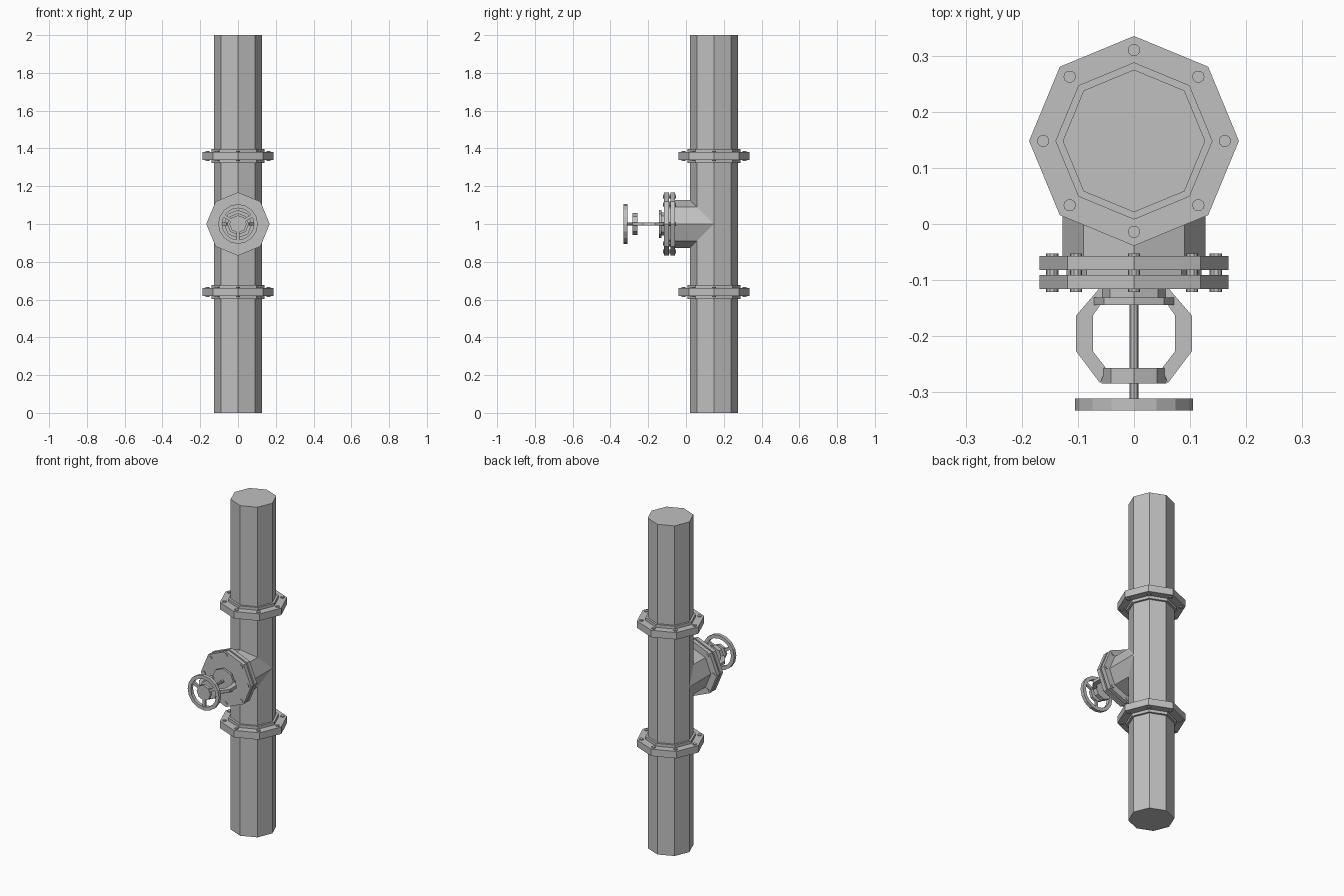
import bpy, bmesh
from math import sin, cos, pi
from mathutils import Vector

if "Cube" in bpy.data.objects:
    bpy.data.objects.remove(bpy.data.objects["Cube"])

grey = bpy.data.materials.new("pipe grey")
grey.diffuse_color = (0.53, 0.53, 0.53, 1)
grey.use_nodes = True
grey.node_tree.nodes["Principled BSDF"].inputs["Base Color"].default_value = grey.diffuse_color
CY = 0.148          # pipe axis y
R = 0.127           # pipe radius


def make(name, bm):
    bmesh.ops.recalc_face_normals(bm, faces=bm.faces)
    me = bpy.data.meshes.new(name)
    bm.to_mesh(me)
    bm.free()
    me.materials.append(grey)
    ob = bpy.data.objects.new(name, me)
    bpy.context.collection.objects.link(ob)
    return ob


def loft(bm, loops, closed=False):
    """Skin a list of point loops; cap the ends or join last to first."""
    rows = [[bm.verts.new(p) for p in lp] for lp in loops]
    n = len(rows[0])
    pairs = list(zip(rows, rows[1:])) + ([(rows[-1], rows[0])] if closed else [])
    for a, b in pairs:
        for i in range(n):
            j = (i + 1) % n
            bm.faces.new((a[i], a[j], b[j], b[i]))
    if not closed:
        bm.faces.new(rows[0])
        bm.faces.new(rows[-1])


def ring(r, t, axis, c=(0, 0), n=8):
    """Loop of n points at height t on the z axis, or depth t on the y axis."""
    pts = [(c[0] + r * cos(2 * pi * i / n), c[1] + r * sin(2 * pi * i / n)) for i in range(n)]
    return [Vector((u, v, t) if axis == 'z' else (u, t, v)) for u, v in pts]


def disc(name, r, a, b, axis, c, n=8):
    bm = bmesh.new()
    loft(bm, [ring(r, a, axis, c, n), ring(r, b, axis, c, n)])
    return make(name, bm)


def bolts(name, circle, a, b, axis, c):
    bm = bmesh.new()
    for i in range(8):
        p = (c[0] + circle * cos(i * pi / 4), c[1] + circle * sin(i * pi / 4))
        loft(bm, [ring(0.011, a, axis, p, 10), ring(0.011, b, axis, p, 10)])
    return make(name, bm)


# main vertical pipe with two bolted joints
P = (0, CY)
disc("main_pipe", R, 0, 2, 'z', P)
for label, z in (("lower", 0.64), ("upper", 1.36)):
    disc(label + "_collar", 0.14, z - 0.038, z + 0.038, 'z', P)
    disc(label + "_flange", 0.187, z - 0.021, z + 0.021, 'z', P)
    bolts(label + "_flange_bolts", 0.162, z - 0.027, z + 0.027, 'z', P)

# branch pipe, mitred exactly onto the main pipe
B = (0, 1.0)
bm = bmesh.new()
back = ring(R, 0, 'y', B)
for p in back:
    p.y = CY - abs(p.z - 1.0)
loft(bm, [ring(R, -0.06, 'y', B), back])
make("branch_pipe", bm)

# branch flange, gasket, cover plate and bolts
disc("branch_flange", 0.168, -0.057, -0.082, 'y', B)
disc("branch_gasket", 0.12, -0.08, -0.093, 'y', B)
disc("cover_plate", 0.168, -0.091, -0.116, 'y', B)
bolts("branch_bolts", 0.146, -0.053, -0.121, 'y', B)

# stem gland and stem
disc("gland_neck", 0.06, -0.115, -0.132, 'y', B)
disc("gland_cap", 0.075, -0.131, -0.144, 'y', B)
disc("valve_stem", 0.008, -0.14, -0.325, 'y', B)

# yoke: two flat bent arms meeting at a hub
outer = [(0.062, -0.115), (0.103, -0.163), (0.103, -0.227), (0.06, -0.284)]
inner = [(0.05, -0.257), (0.073, -0.227), (0.073, -0.163), (0.04, -0.115)]
for label, s in (("left", -1), ("right", 1)):
    bm = bmesh.new()
    loft(bm, [[(s * x, y, z) for x, y in outer + inner] for z in (0.991, 1.009)])
    make(label + "_yoke_arm", bm)
disc("yoke_hub", 0.058, -0.257, -0.284, 'y', B)

# handwheel: rim, hub and three spokes
bm = bmesh.new()
loft(bm, [ring(r, y, 'y', B, 16) for r, y in
          ((0.105, -0.311), (0.105, -0.332), (0.084, -0.332), (0.084, -0.311))], closed=True)
make("wheel_rim", bm)
disc("wheel_hub", 0.046, -0.313, -0.33, 'y', B)
bm = bmesh.new()
for k in range(3):
    a = pi / 6 + k * 2 * pi / 3
    d, e = Vector((cos(a), 0, sin(a))), Vector((-sin(a), 0, cos(a))) * 0.008
    o = Vector((0, 0, 1))
    loft(bm, [[o + d * r + e * s + Vector((0, y, 0)) for s, y in
               ((-1, -0.315), (1, -0.315), (1, -0.328), (-1, -0.328))] for r in (0.035, 0.092)])
make("wheel_spokes", bm)
